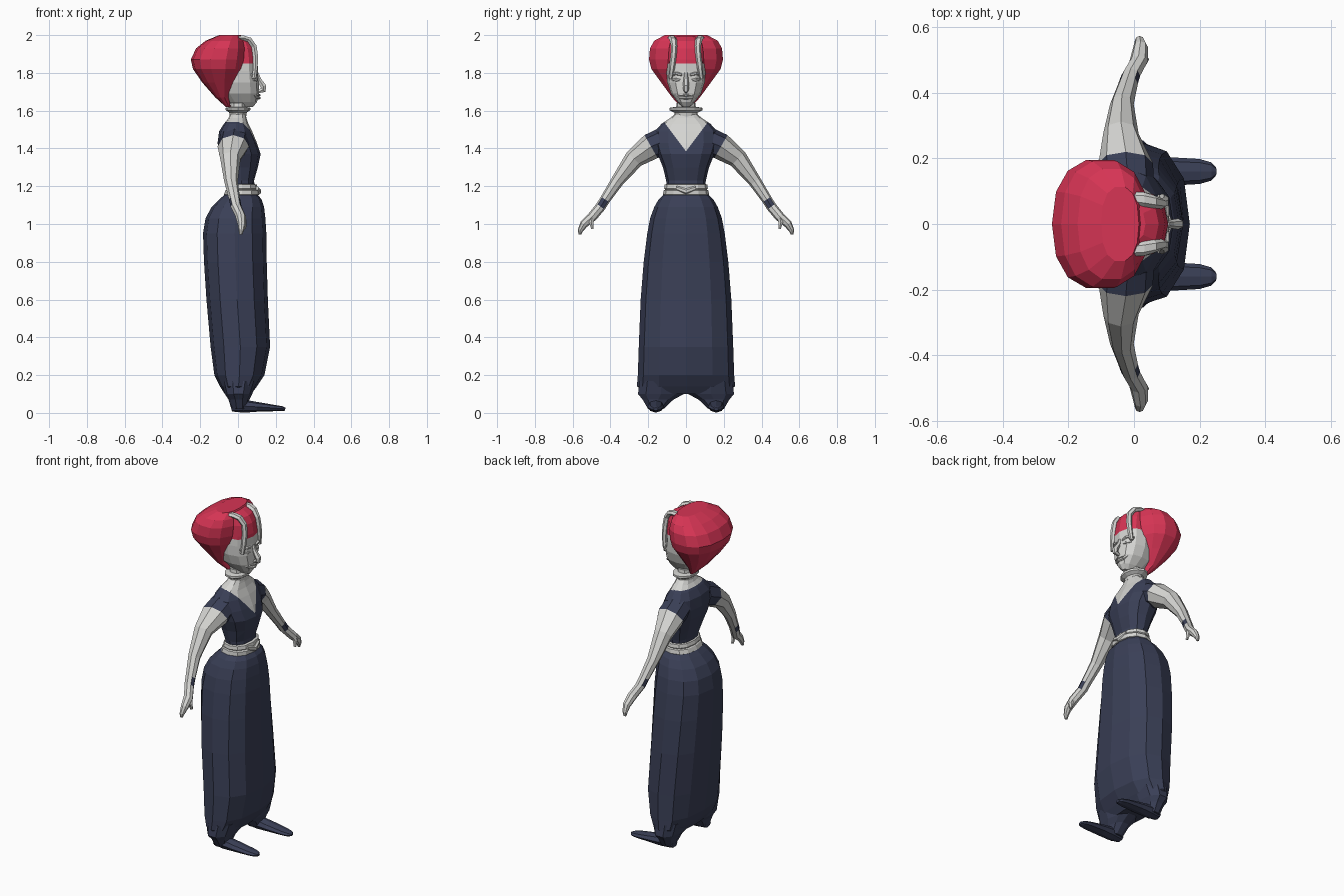
import bpy, bmesh, math
from mathutils import Vector


def material(name, rgb):
    m = bpy.data.materials.new(name)
    m.diffuse_color = (*rgb, 1)
    return m


PALE = material("pale_grey", (0.66, 0.66, 0.64))
NAVY = material("dark_navy", (0.042, 0.05, 0.094))
RED = material("crimson", (0.68, 0.035, 0.09))


def ring_z(z, x0, x1, hy, n=12, p=0.85, cy=0.0):
    """Horizontal rounded ring spanning x0..x1 and cy +- hy."""
    pts = []
    for i in range(n):
        a = 2 * math.pi * i / n
        c, s = math.cos(a), math.sin(a)
        pts.append(Vector(((x0 + x1) / 2 + (x1 - x0) / 2 * math.copysign(abs(c) ** p, c),
                           cy + hy * math.copysign(abs(s) ** p, s), z)))
    return pts


def tube_rings(path, side, n=8):
    """Rings along a path of (x, y, z, radius along side, radius across)."""
    side = Vector(side)
    cs = [Vector(q[:3]) for q in path]
    rings = []
    for i, q in enumerate(path):
        t = (cs[min(i + 1, len(cs) - 1)] - cs[max(i - 1, 0)]).normalized()
        across = t.cross(side).normalized()
        rings.append([cs[i] + side * q[3] * math.cos(2 * math.pi * k / n)
                      + across * q[4] * math.sin(2 * math.pi * k / n) for k in range(n)])
    return rings


def loft(name, rings, mats, rule=None, cuts=(), mirror=False):
    """Skin rings, cut along planes, then colour faces by a rule on the centre."""
    bm = bmesh.new()
    vs = [[bm.verts.new(p) for p in r] for r in rings]
    n = len(rings[0])
    for a, b in zip(vs, vs[1:]):
        for k in range(n):
            bm.faces.new((a[k], a[(k + 1) % n], b[(k + 1) % n], b[k]))
    bm.faces.new(vs[0][::-1])
    bm.faces.new(vs[-1])
    for co, no in cuts:
        bmesh.ops.bisect_plane(bm, geom=bm.verts[:] + bm.edges[:] + bm.faces[:],
                               plane_co=co, plane_no=no)
    bmesh.ops.recalc_face_normals(bm, faces=bm.faces[:])
    if rule:
        for f in bm.faces:
            f.material_index = rule(f.calc_center_median())
    me = bpy.data.meshes.new(name)
    bm.to_mesh(me)
    bm.free()
    for m in mats:
        me.materials.append(m)
    ob = bpy.data.objects.new(name, me)
    bpy.context.collection.objects.link(ob)
    if mirror:
        mod = ob.modifiers.new("mirror", 'MIRROR')
        mod.use_axis = (False, True, False)
    return ob


# Skirt
loft("skirt", [ring_z(*r) for r in (
    (1.16, -.065, .10, .115), (1.13, -.10, .125, .145), (1.09, -.14, .138, .168),
    (1.03, -.172, .145, .19), (.95, -.185, .15, .205), (.80, -.18, .152, .224),
    (.60, -.167, .158, .24), (.35, -.145, .17, .25), (.20, -.125, .14, .255),
    (.14, -.095, .10, .26), (.10, -.07, .07, .20))], [NAVY])

# Gathered trouser cuffs and shoes
loft("trouser_cuff", [ring_z(z, a, b, h, 10, .9, c) for z, a, b, h, c in (
    (.17, -.09, .10, .12, .13), (.10, -.07, .075, .127, .133),
    (.07, -.05, .06, .085, .148), (.02, -.035, .05, .042, .16))], [NAVY], mirror=True)
loft("shoe", tube_rings([
    (-.035, .16, .025, .028, .018), (.03, .16, .036, .042, .035), (.10, .16, .032, .044, .026),
    (.20, .16, .025, .038, .016), (.235, .16, .022, .028, .013), (.25, .16, .02, .012, .008)],
    (0, 1, 0)), [NAVY], mirror=True)

# Torso: navy bodice with a V neckline, pale chest and neck above it
V = 1.33


def torso_rule(c):
    return 0 if c.z > 1.54 or (c.x > 0 and c.z > 1.385 + V * abs(c.y)) else 1


loft("bodice", [ring_z(*r) for r in (
    (1.18, -.045, .09, .10), (1.23, -.05, .085, .105), (1.30, -.075, .105, .122),
    (1.37, -.10, .12, .15), (1.43, -.108, .10, .17), (1.49, -.10, .075, .165),
    (1.53, -.075, .055, .13), (1.56, -.05, .045, .085), (1.585, -.04, .04, .055),
    (1.64, -.04, .04, .05))], [PALE, NAVY], torso_rule,
    [((0, 0, 1.54), (0, 0, 1)), ((0.005, 0, 0), (1, 0, 0)), ((0, 0, 0), (0, 1, 0)),
     ((0, 0, 1.385), (0, -V, 1)), ((0, 0, 1.385), (0, V, 1))])

# Arms: navy sleeve, pale arm, navy wrist band, pale hand
loft("arm", tube_rings([
    (-.018, .10, 1.445, .08, .075), (-.025, .185, 1.41, .083, .07),
    (-.04, .275, 1.345, .054, .052), (-.037, .365, 1.225, .036, .034),
    (-.018, .428, 1.13, .03, .027), (-.01, .452, 1.092, .029, .027),
    (.014, .495, 1.04, .028, .026), (.02, .54, 1.0, .022, .022),
    (.017, .56, .965, .014, .014), (.015, .562, .945, .008, .007)], (1, 0, 0)),
    [PALE, NAVY], lambda c: 1 if c.y < .19 or .43 < c.y < .452 else 0, mirror=True)
loft("thumb", tube_rings([
    (.02, .495, 1.045, .02, .018), (.032, .502, 1.01, .014, .014),
    (.035, .495, .975, .008, .008)], (1, 0, 0), 6), [PALE], mirror=True)

# Belt of two wraps with a knot
loft("belt", [ring_z(*r) for r in (
    (1.15, -.07, .10, .115), (1.155, -.075, .112, .122), (1.178, -.066, .112, .119),
    (1.182, -.06, .10, .11), (1.188, -.062, .104, .116), (1.208, -.056, .10, .113),
    (1.212, -.045, .085, .10))], [PALE])
loft("belt_knot", tube_rings([
    (.10, -.05, 1.19, .012, .01), (.112, 0, 1.172, .016, .012),
    (.10, .05, 1.19, .012, .01)], (0, 0, 1), 6), [PALE])

# Collar
loft("collar", [ring_z(z, -r * .75, r * .75, r, 12, 1) for z, r in (
    (1.57, .058), (1.59, .062), (1.603, .088), (1.615, .088), (1.62, .055))], [PALE])

# Head: pale face, red fringe above the forehead
loft("head", [ring_z(*r) for r in (
    (1.62, -.02, .08, .02), (1.645, -.05, .10, .045), (1.69, -.09, .112, .08),
    (1.75, -.10, .11, .10), (1.81, -.10, .105, .103), (1.87, -.10, .104, .10),
    (1.93, -.10, .095, .098), (1.97, -.10, .075, .09), (1.993, -.08, .035, .06))],
    [PALE, RED], lambda c: 1 if c.z > 1.85 else 0, [((0, 0, 1.85), (0, 0, 1))])

# Large swept-back hair
loft("hair", [ring_z(*r, 14) for r in (
    (1.62, -.065, -.04, .03), (1.67, -.12, -.045, .075), (1.75, -.19, -.005, .135),
    (1.82, -.238, .03, .187), (1.87, -.25, .042, .20), (1.93, -.222, .045, .195),
    (1.97, -.172, .035, .172), (2.0, -.10, .015, .115))], [RED])

# Pale ridges dividing fringe and side hair
loft("hair_ridge", tube_rings([
    (.085, .082, 1.77, .01, .012), (.092, .074, 1.83, .016, .014), (.092, .066, 1.89, .016, .016),
    (.085, .062, 1.94, .016, .016), (.06, .068, 1.975, .02, .016),
    (.03, .075, 1.985, .022, .014), (.0, .078, 1.985, .02, .013)], (0, 1, 0), 6),
    [PALE], mirror=True)

# Face details
loft("nose", tube_rings([
    (.102, 0, 1.80, .010, .008), (.112, 0, 1.765, .013, .012),
    (.135, 0, 1.728, .017, .018), (.134, 0, 1.71, .014, .018),
    (.108, 0, 1.70, .01, .008)], (0, 1, 0), 6), [PALE])
loft("brow", tube_rings([
    (.10, .022, 1.79, .008, .008), (.097, .05, 1.797, .009, .012),
    (.07, .085, 1.79, .007, .008)], (0, 0, 1), 6), [PALE], mirror=True)
loft("eye", tube_rings([
    (.10, .028, 1.763, .004, .006), (.094, .05, 1.763, .012, .012),
    (.08, .073, 1.763, .004, .006)], (0, 0, 1), 6), [PALE], mirror=True)
for part, z, r in (("upper_lip", 1.682, .007), ("lower_lip", 1.667, .008)):
    loft(part, tube_rings([
        (.078, -.056, 1.69, .003, .004), (.098, -.03, z + .003, r, .01), (.11, 0, z, r, .01),
        (.098, .03, z + .003, r, .01), (.078, .056, 1.69, .003, .004)], (0, 0, 1), 6), [PALE])
